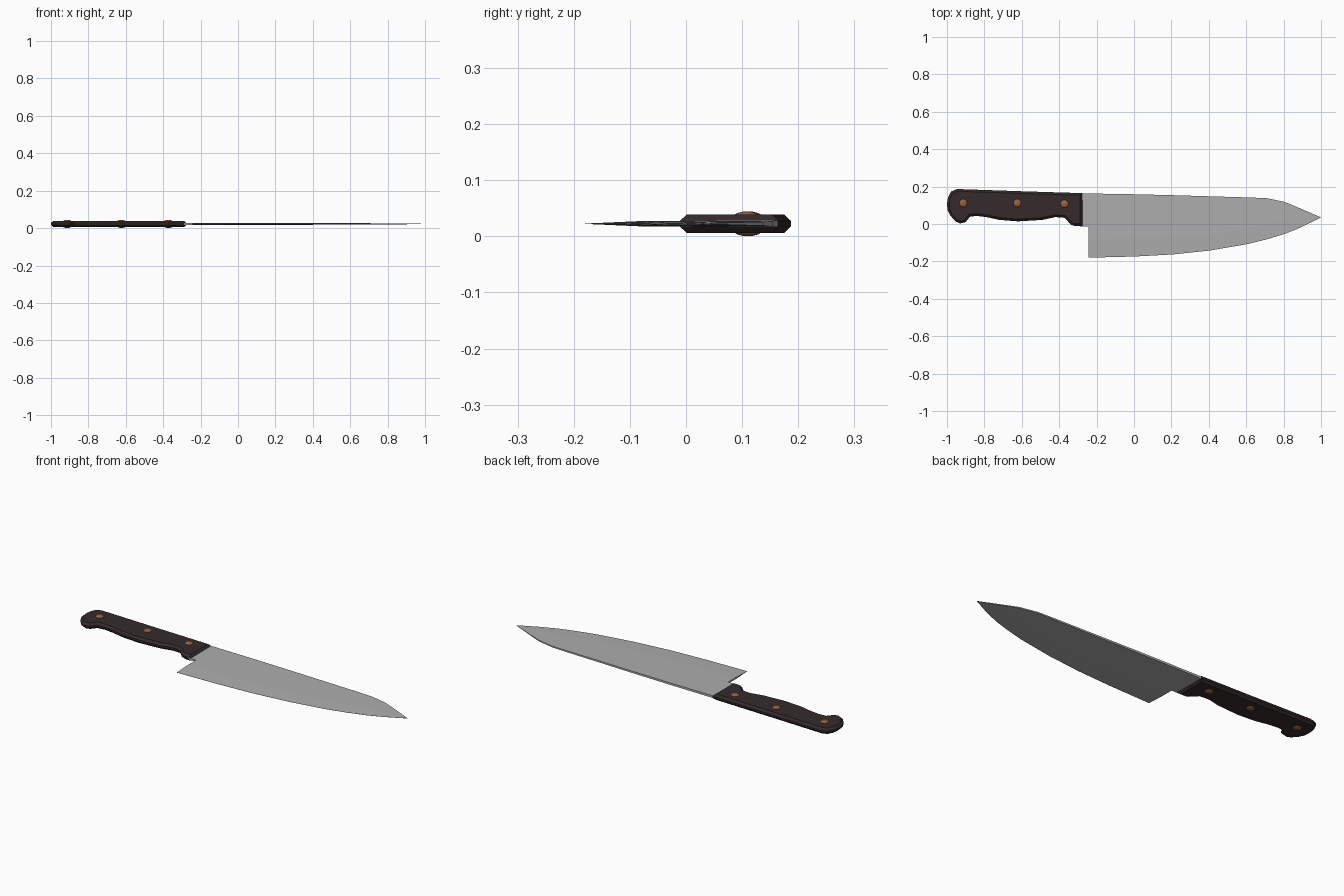
import bpy, bmesh, math

if "Cube" in bpy.data.objects:
    bpy.data.objects.remove(bpy.data.objects["Cube"])

ZC = 0.0225  # mid-plane of the knife


def material(name, rgb):
    m = bpy.data.materials.new(name)
    m.diffuse_color = (*rgb, 1)
    m.use_nodes = True
    m.node_tree.nodes["Principled BSDF"].inputs["Base Color"].default_value = m.diffuse_color
    return m


wood = material("dark wood", (0.035, 0.024, 0.024))
steel = material("steel", (0.42, 0.42, 0.42))
copper = material("copper", (0.32, 0.12, 0.04))


def finish(bm, name, mat):
    bmesh.ops.recalc_face_normals(bm, faces=bm.faces)
    me = bpy.data.meshes.new(name)
    bm.to_mesh(me)
    bm.free()
    me.materials.append(mat)
    ob = bpy.data.objects.new(name, me)
    bpy.context.collection.objects.link(ob)
    return ob


def loft(name, sections, mat):
    """Skin a list of closed cross-sections and cap both ends."""
    bm = bmesh.new()
    rings = [[bm.verts.new(p) for p in s] for s in sections]
    for a, b in zip(rings, rings[1:]):
        for i in range(len(a)):
            j = (i + 1) % len(a)
            bm.faces.new((a[i], a[j], b[j], b[i]))
    bm.faces.new(rings[0])
    bm.faces.new(rings[-1])
    return finish(bm, name, mat)


def section(x, spine, grind, edge, t):
    """Blade cross-section: thick spine, grind line, thin cutting edge."""
    return [(x, spine, ZC + t), (x, grind, ZC + t * 0.8), (x, edge, ZC + 0.0003),
            (x, edge, ZC - 0.0003), (x, grind, ZC - t * 0.8), (x, spine, ZC - t)]


# Blade: x, spine y, grind line y, edge y, half thickness
stations = [(-0.244, 0.163, -0.083, -0.180, 0.0058), (0.0, 0.159, -0.08, -0.174, 0.0055),
            (0.206, 0.154, -0.07, -0.163, 0.005), (0.404, 0.148, -0.055, -0.142, 0.0045),
            (0.61, 0.142, -0.025, -0.107, 0.004), (0.71, 0.138, 0.0, -0.082, 0.0035),
            (0.806, 0.118, 0.018, -0.053, 0.003), (0.89, 0.083, 0.027, -0.019, 0.002),
            (0.998, 0.036, 0.035, 0.034, 0.0006)]
loft("blade", [section(*s) for s in stations], steel)

# Neck joining blade and handle
loft("blade_neck", [[(x, y, ZC + z) for y, z in ((0.163, 0.0058), (-0.014, 0.005),
                                                  (-0.014, -0.005), (0.163, -0.0058))]
                    for x in (-0.29, -0.244)], steel)

# Handle: outlined slab with chamfered rims on both sides
outline = [(-0.276, 0.165), (-0.6, 0.175), (-0.945, 0.187), (-0.978, 0.174), (-0.994, 0.142),
           (-1.0, 0.11), (-0.997, 0.075), (-0.982, 0.045), (-0.955, 0.014), (-0.93, 0.003),
           (-0.9, 0.01), (-0.877, 0.04), (-0.84, 0.043), (-0.79, 0.037), (-0.72, 0.022),
           (-0.62, 0.014), (-0.49, 0.022), (-0.42, 0.037), (-0.372, 0.033),
           (-0.335, -0.005), (-0.32, -0.01), (-0.276, -0.011)]
bm = bmesh.new()
rings = [[bm.verts.new((x, y, ZC + z)) for x, y in outline] for z in (-0.005, 0.005)]
caps = [bm.faces.new(r) for r in rings]
for i in range(len(outline)):
    j = (i + 1) % len(outline)
    bm.faces.new((rings[0][i], rings[0][j], rings[1][j], rings[1][i]))
bmesh.ops.recalc_face_normals(bm, faces=bm.faces)
for cap, s in zip(caps, (-1, 1)):
    bmesh.ops.inset_region(bm, faces=[cap], thickness=0.012, use_even_offset=True)
    for v in cap.verts:
        v.co.z = ZC + s * 0.0163
finish(bm, "handle", wood)

# Domed rivets running right through the handle
for n, (x, y) in enumerate(((-0.913, 0.112), (-0.624, 0.112), (-0.372, 0.108))):
    profile = [(-0.0215, 0.007), (-0.019, 0.017), (-0.0155, 0.0225),
               (0.0155, 0.0225), (0.019, 0.017), (0.0215, 0.007)]
    rings = [[(x + r * math.cos(a * math.pi / 6), y + r * math.sin(a * math.pi / 6), ZC + z)
              for a in range(12)] for z, r in profile]
    ob = loft(f"rivet_{n + 1}", rings, copper)
    ob.data.polygons.foreach_set("use_smooth", [True] * len(ob.data.polygons))
